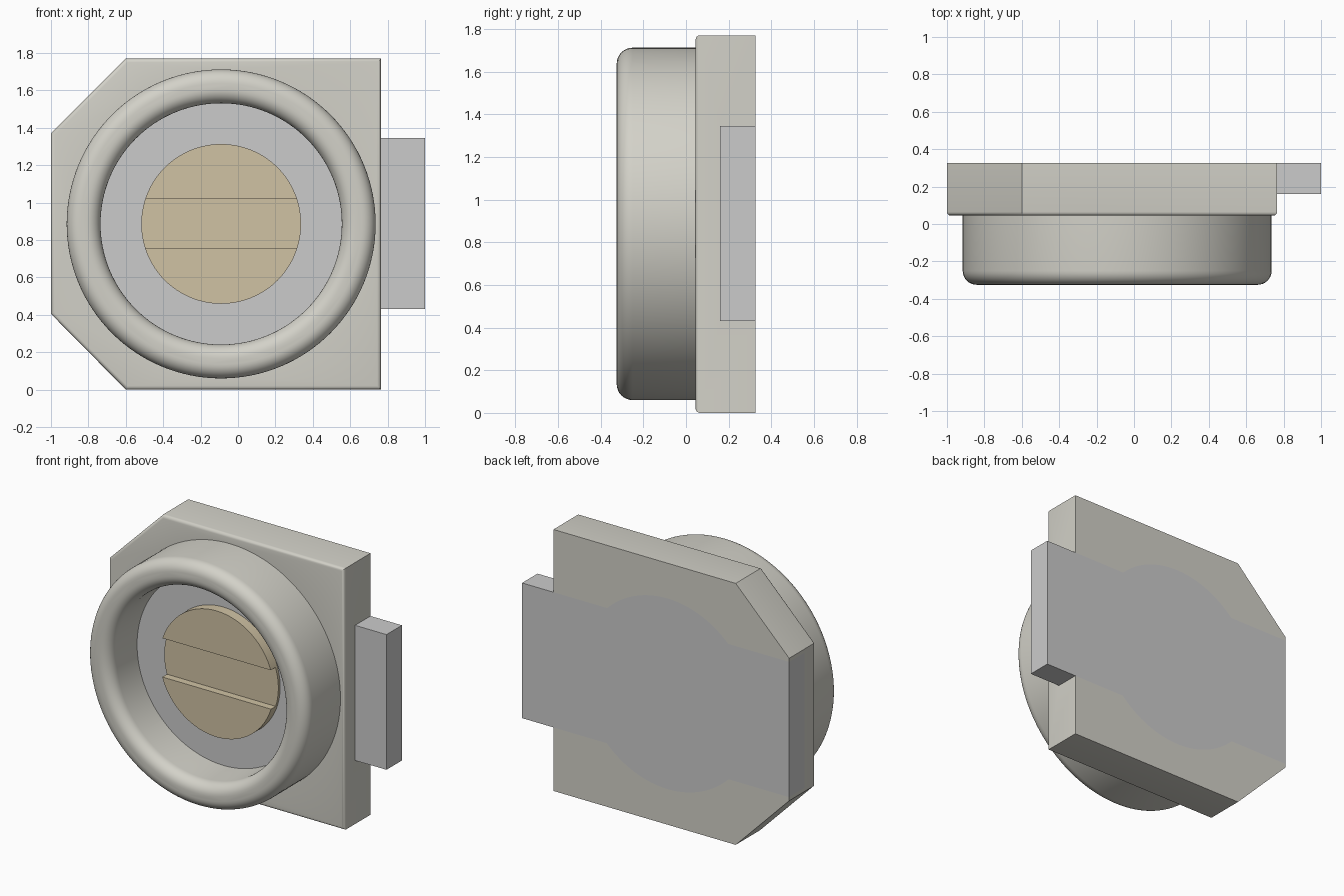
import bpy, bmesh, math

if "Cube" in bpy.data.objects:
    bpy.data.objects.remove(bpy.data.objects["Cube"])

CX, CZ = -0.09, 0.886      # axis of the round parts
BACK = 0.325


def make(name, bm, color=None):
    bmesh.ops.recalc_face_normals(bm, faces=bm.faces[:])
    me = bpy.data.meshes.new(name)
    bm.to_mesh(me)
    bm.free()
    ob = bpy.data.objects.new(name, me)
    bpy.context.collection.objects.link(ob)
    if color:
        mat = bpy.data.materials.new(name + "_material")
        mat.diffuse_color = (*color, 1)
        mat.use_nodes = True
        mat.node_tree.nodes["Principled BSDF"].inputs["Base Color"].default_value = mat.diffuse_color
        me.materials.append(mat)
    return ob


def lathe(name, profile, color=None, n=128):
    """Revolve (radius, y) points, capped at both ends, around the y axis."""
    bm = bmesh.new()
    rings = []
    for r, y in profile:
        rings.append([bm.verts.new((CX + r * math.cos(2 * math.pi * i / n), y,
                                    CZ + r * math.sin(2 * math.pi * i / n)))
                      for i in range(n)])
    for a, b in zip(rings, rings[1:]):
        for i in range(n):
            j = (i + 1) % n
            bm.faces.new((a[i], a[j], b[j], b[i]))
    bm.faces.new(rings[0])
    bm.faces.new(rings[-1])
    return make(name, bm, color)


def prism(name, outline, y0, y1, color=None, bevel=0):
    """Extrude an (x, z) outline along y, optionally rounding the front rim."""
    bm = bmesh.new()
    f = [bm.verts.new((x, y0, z)) for x, z in outline]
    b = [bm.verts.new((x, y1, z)) for x, z in outline]
    front = bm.faces.new(f)
    bm.faces.new(b[::-1])
    for i in range(len(f)):
        j = (i + 1) % len(f)
        bm.faces.new((f[i], b[i], b[j], f[j]))
    if bevel:
        bmesh.ops.bevel(bm, geom=list(front.edges), offset=bevel, segments=4,
                        profile=0.5, affect='EDGES')
    return make(name, bm, color)


def box(name, x0, x1, y0, y1, z0, z1, color=None):
    return prism(name, [(x0, z0), (x1, z0), (x1, z1), (x0, z1)], y0, y1, color)


def combine(ob, other, op):
    bpy.context.view_layer.objects.active = ob
    mod = ob.modifiers.new(op.lower(), 'BOOLEAN')
    mod.operation, mod.object, mod.solver = op, other, 'EXACT'
    bpy.ops.object.modifier_apply(modifier=mod.name)
    bpy.data.objects.remove(other)


def fillet(r, y, rad, a0, a1, n=8):
    """Arc of (radius, y) points around a fillet centre."""
    return [(r + rad * math.cos(math.radians(a0 + (a1 - a0) * i / n)),
             y + rad * math.sin(math.radians(a0 + (a1 - a0) * i / n)))
            for i in range(n + 1)]


SHELL, GREY, TAN = (0.65, 0.64, 0.58), (0.60, 0.60, 0.59), (0.63, 0.54, 0.37)
R_OUT, R_IN, FRONT, FIL = 0.826, 0.645, -0.325, 0.075
FLOOR, BAND_Y, BAND_Z0, BAND_Z1 = -0.03, 0.16, 0.43, 1.345

# housing: chamfered plate plus rounded collar
housing = prism("housing", [(-0.6, 0), (0.765, 0), (0.765, 1.77), (-0.6, 1.77),
                            (-1, 1.37), (-1, 0.405)], 0.045, BACK, SHELL, 0.02)
collar = lathe("collar", fillet(R_OUT - FIL, FRONT + FIL, FIL, -90, 0)
               + [(R_OUT, 0.12)], SHELL)
combine(housing, collar, 'UNION')

# bore with a rounded mouth, and a channel across the back
bore = lathe("bore_cutter", [(R_IN + FIL, -0.45)]
             + fillet(R_IN + FIL, FRONT + FIL, FIL, 270, 180) + [(R_IN, 0.5)])
combine(housing, bore, 'DIFFERENCE')
combine(housing, box("channel_cutter", -1.2, 1.2, BAND_Y, 0.45, BAND_Z0, BAND_Z1),
        'DIFFERENCE')

# contact plate: round floor with a strip that sticks out as the side tab
contact = lathe("contact_plate", [(R_IN, FLOOR), (R_IN, BACK)], GREY)
combine(contact, box("strip", -1, 1, BAND_Y, BACK, BAND_Z0, BAND_Z1, GREY), 'UNION')

# slotted adjustment screw
screw = lathe("adjustment_screw", [(0.427, -0.1), (0.427, FLOOR)], TAN)
combine(screw, box("slot_cutter", -0.8, 0.6, -0.2, -0.05, 0.757, 1.02), 'DIFFERENCE')

# smooth round faces, keep hard edges
for ob in (housing, contact, screw):
    bpy.ops.object.select_all(action='DESELECT')
    ob.select_set(True)
    bpy.context.view_layer.objects.active = ob
    bpy.ops.object.shade_smooth_by_angle(angle=math.radians(30))
